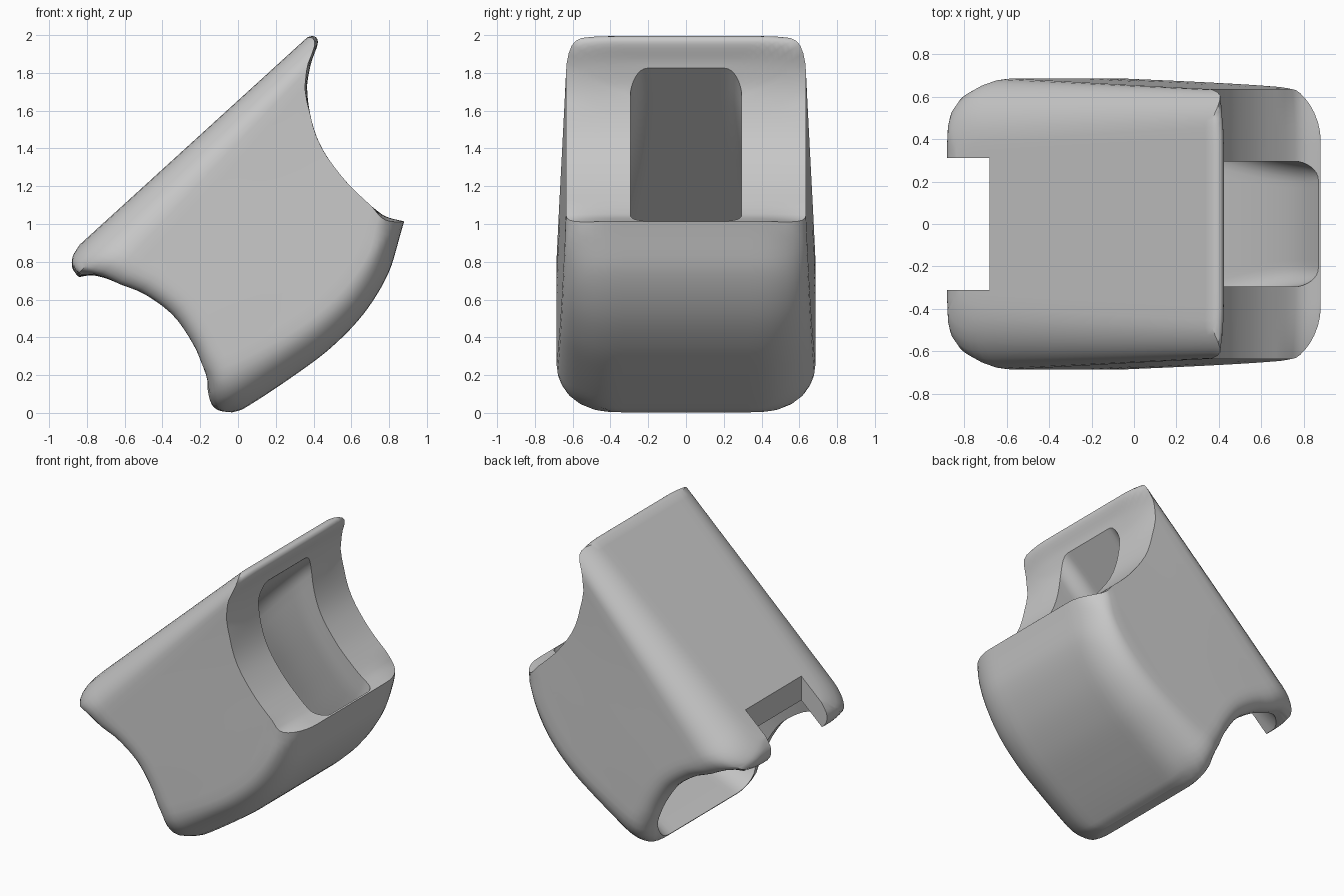
import bpy, bmesh, math

if "Cube" in bpy.data.objects:
    bpy.data.objects.remove(bpy.data.objects["Cube"])

# Lengthwise axis u, depth axis v (measured down from the sloped top face)
OX, OZ = 0.38, 2.0
DX, DZ = 0.739, 0.673


def curve(pts, x):
    """Smooth interpolation through a few (x, y) points, clamped at the ends."""
    if x <= pts[0][0]:
        return pts[0][1]
    if x >= pts[-1][0]:
        return pts[-1][1]
    i = max(k for k in range(len(pts) - 1) if pts[k][0] <= x)

    def slope(k):
        a, b = pts[max(k - 1, 0)], pts[min(k + 1, len(pts) - 1)]
        return (b[1] - a[1]) / (b[0] - a[0])
    (x0, y0), (x1, y1) = pts[i], pts[i + 1]
    h = x1 - x0
    s = (x - x0) / h
    return ((2*s**3 - 3*s**2 + 1) * y0 + (s**3 - 2*s**2 + s) * h * slope(i)
            + (3*s**2 - 2*s**3) * y1 + (s**3 - s**2) * h * slope(i + 1))


# End profiles: u as a function of depth v
LOW_END = [(0, -1.65), (.02, -1.715), (.06, -1.757), (.1, -1.767), (.125, -1.765), (.15, -1.728),
           (.213, -1.681), (.323, -1.619), (.42, -1.572), (.6, -1.535), (.752, -1.55),
           (.881, -1.586), (.997, -1.651), (1.034, -1.685), (1.105, -1.702), (1.15, -1.692),
           (1.2, -1.65)]
HIGH_END = [(0, -.015), (.02, .014), (.06, .003), (.114, -.095), (.212, -.213), (.433, -.34),
            (.669, -.379), (.88, -.369), (.979, -.35), (1.065, -.296)]
# Bulging underside and hollow floor: depth as a function of position t along the body
BELLY = [(0, 1.2), (.04, 1.226), (.28, 1.278), (.465, 1.30), (.65, 1.281), (.83, 1.206), (1, 1.067)]
FLOOR = [(0, 1.10), (.28, 1.19), (.465, 1.22), (.65, 1.21), (.83, 1.16), (1, 1.057)]


def lerp(a, b, t):
    return a + (b - a) * t


def rounded_rect(w, v0, v1, top, bottom, k=8, m=14):
    """Ring of (y, v) points; top and bottom are (y radius, v radius) of the corners."""
    corners = [(w, v1, bottom, 0), (-w, v1, bottom, 90), (-w, v0, top, 180), (w, v0, top, 270)]
    arcs = []
    for y, v, (ry, rv), a0 in corners:
        cy, cv = y - math.copysign(ry, y), v + (rv if v == v0 else -rv)
        arcs.append([(cy + ry * math.cos(math.radians(a0 + 90 * i / k)),
                      cv + rv * math.sin(math.radians(a0 + 90 * i / k))) for i in range(k + 1)])
    ring = []
    for i, arc in enumerate(arcs):
        ring += arc
        a, b = arc[-1], arcs[(i + 1) % 4][0]
        ring += [(lerp(a[0], b[0], j / m), lerp(a[1], b[1], j / m)) for j in range(1, m)]
    return ring


def outer(t):
    # side walls taper along the length and round over at the low end
    depth, length, e = .095, .14, t * 1.4
    w = curve([(0, .69), (.4, .67), (1, .635)], t)
    if e < length:
        w -= depth * (1 - math.sqrt(1 - (1 - e / length) ** 2))
    return rounded_rect(w, 0, curve(BELLY, t),
                        (lerp(.31, .18, t), lerp(.24, .13, t)),
                        (lerp(.3, .25, t), lerp(.25, .115, t)))


def inner(t):
    # hollow: wide mouth at the low end, narrow window at the high end
    c = (lerp(.2, .09, t), lerp(.18, .1, t))
    w = curve([(0, .56), (.3, .465), (.6, .355), (.85, .302), (1, .295)], t)
    return rounded_rect(w, lerp(.125, .13, t), curve(FLOOR, t), c, c)


def place(y, v, t):
    u = lerp(curve(LOW_END, v), curve(HIGH_END, v), t)
    # pull the outer corners of both ends inward in plan
    side = max(0, abs(y) - .38) / .3
    near_top = max(0, min(1, (.3 - v) / .2))
    near_belly = max(0, min(1, (v - .9) / .15))
    u += side ** 2 * ((1 - t) ** 3 * .07 * (near_top + near_belly)
                      - t ** 3 * (.04 * near_top + .05 * near_belly))
    return (OX + DX * u + DZ * v, y, OZ + DZ * u - DX * v)


def cap(a, b, t, steps=12):
    """Rings running across an end face from ring a to ring b."""
    return [[place(lerp(p[0], q[0], i / steps), lerp(p[1], q[1], i / steps), t)
             for p, q in zip(a, b)] for i in range(1, steps)]


# Shell body: outer skin, high rim, hollow, low rim, joined in one loop of rings
ts = [0, .003, .01, .02, .035, .05, .07] + [.1 + .9 * i / 30 for i in range(31)]
rings = [[place(y, v, t) for y, v in outer(t)] for t in ts]
rings += cap(outer(1), inner(1), 1)
rings += [[place(y, v, t) for y, v in inner(t)] for t in [1 - i / 24 for i in range(25)]]
rings += cap(inner(0), outer(0), 0)

bm = bmesh.new()
grid = [[bm.verts.new(p) for p in ring] for ring in rings]
n = len(grid[0])
for i, a in enumerate(grid):
    b = grid[(i + 1) % len(grid)]
    for j in range(n):
        bm.faces.new((a[j], a[(j + 1) % n], b[(j + 1) % n], b[j]))
bmesh.ops.recalc_face_normals(bm, faces=bm.faces)
mesh = bpy.data.meshes.new("shell_body")
bm.to_mesh(mesh)
bm.free()
body = bpy.data.objects.new("shell_body", mesh)
bpy.context.collection.objects.link(body)

grey = bpy.data.materials.new("plain_grey")
grey.diffuse_color = (0.58, 0.58, 0.58, 1)
grey.use_nodes = True
grey.node_tree.nodes["Principled BSDF"].inputs["Base Color"].default_value = grey.diffuse_color
mesh.materials.append(grey)

# Square notch through the lip
bpy.ops.mesh.primitive_cube_add(size=1, location=(-.94, 0, .9))
cutter = bpy.context.object
cutter.name = "notch_cutter"
cutter.scale = (.52, .62, .8)
cutter.data.materials.append(grey)
cutter.hide_render = True
cutter.hide_set(True)
cut = body.modifiers.new("notch", 'BOOLEAN')
cut.operation = 'DIFFERENCE'
cut.solver = 'EXACT'
cut.object = cutter

# Apply the cut, then smooth the skin while keeping crisp rims
bpy.context.view_layer.objects.active = body
body.select_set(True)
bpy.ops.object.modifier_apply(modifier="notch")
bpy.data.objects.remove(cutter)
bpy.ops.object.shade_smooth_by_angle(angle=math.radians(35))
